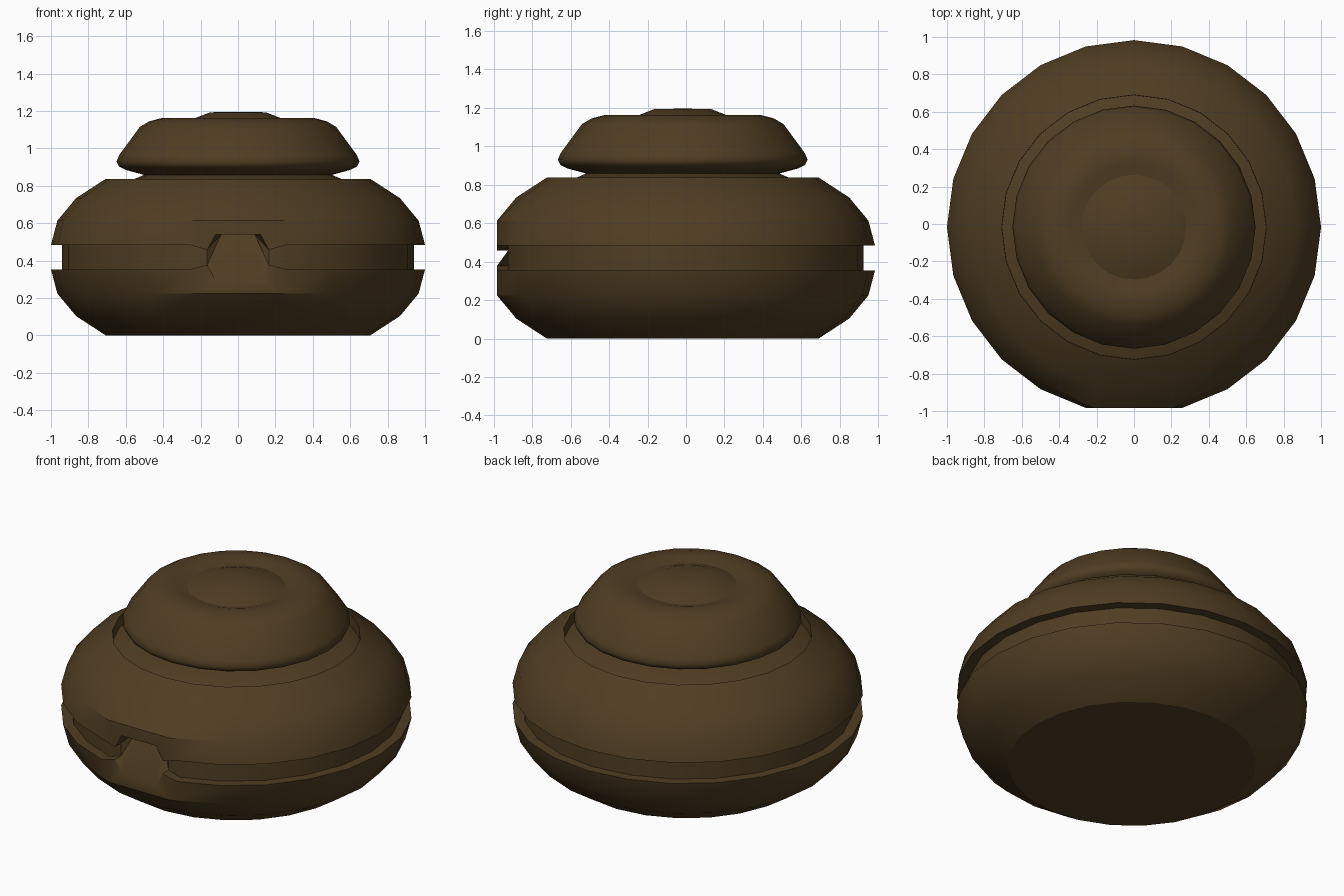
import bpy, bmesh, math

if "Cube" in bpy.data.objects:
    bpy.data.objects.remove(bpy.data.objects["Cube"])

SEG = 24
OFFSET_Y = -0.017

mat = bpy.data.materials.new("dark_brown")
mat.diffuse_color = (0.08, 0.047, 0.016, 1)
mat.use_nodes = True
mat.node_tree.nodes["Principled BSDF"].inputs["Base Color"].default_value = mat.diffuse_color


def lathe(profile):
    """Revolve (radius, z) points round z, capping both ends."""
    bm = bmesh.new()
    rings = []
    for r, z in profile:
        rings.append([bm.verts.new((r * math.sin(i * math.tau / SEG),
                                    -r * math.cos(i * math.tau / SEG), z))
                      for i in range(SEG)])
    for a, b in zip(rings, rings[1:]):
        for i in range(SEG):
            j = (i + 1) % SEG
            bm.faces.new((a[i], a[j], b[j], b[i]))
    bm.faces.new(rings[0][::-1])
    bm.faces.new(rings[-1])
    return bm, rings


def finish(bm, name, angle):
    bmesh.ops.recalc_face_normals(bm, faces=bm.faces[:])
    me = bpy.data.meshes.new(name)
    bm.to_mesh(me)
    bm.free()
    ob = bpy.data.objects.new(name, me)
    ob.location.y = OFFSET_Y
    me.materials.append(mat)
    bpy.context.collection.objects.link(ob)
    bpy.ops.object.select_all(action='DESELECT')
    ob.select_set(True)
    bpy.context.view_layer.objects.active = ob
    bpy.ops.object.shade_smooth_by_angle(angle=math.radians(angle))
    return ob


# Body: two squashed bowls with a groove between, and a sunken collar on top
H, GAP = 0.354, 0.13
arc = [(math.cos(math.radians(a)), 0.5 * math.sin(math.radians(a))) for a in (45, 30, 15, 0)]
profile = [(r, H - z) for r, z in arc] + [(0.94, H), (0.94, H + GAP)]
profile += [(r, H + GAP + z) for r, z in reversed(arc)]
profile += [(0.706, 0.77), (0.5, 0.86)]
bm, rings = lathe(profile)

# Flat front panel: open the front of the body and square up its corners
front = -math.cos(math.radians(15))
inner = 0.94 * front
low, high = rings[2][0].co.z, rings[7][0].co.z
gone = [f for f in bm.faces if f.calc_center_median().y < -0.8
        and abs(f.calc_center_median().x) < 0.2 and low < f.calc_center_median().z < high]
bmesh.ops.delete(bm, geom=gone, context='FACES')
for ring in (rings[2], rings[7]):
    for i, x in ((1, 0.215), (-1, -0.215)):
        ring[i].co.x, ring[i].co.y = x, front


def face(pts):
    bm.faces.new([bm.verts.new(p) for p in pts])


def mirrored(pts):
    return [(-x, y, z) for x, y, z in reversed(pts)]


# Socket frame and groove ends, upper and lower
ex, gx = math.sin(math.radians(15)), 0.94 * math.sin(math.radians(15))
top, bot = 0.54, 0.297
zb, zc = 0.458, 0.378
for outer_z, edge_z, side_z, hole_z in ((high, H + GAP, zb, top), (low, H, zc, bot)):
    half = [(0.215, front, outer_z), (ex, front, edge_z),
            (0.165, front, side_z), (0.12, front, hole_z)]
    face(half + mirrored(half)[0:4])
    ledge = [(ex, front, edge_z), (0.165, front, side_z),
             (0.165, inner, side_z), (gx, inner, edge_z)]
    face(ledge)
    face(mirrored(ledge))

# Socket pocket with a sloping ramp
A, B, B2 = (0.12, front, top), (0.165, front, zb), (0.165, inner, zb)
C2, C, D = (0.165, inner, zc), (0.165, front, zc), (0.12, front, bot)
E = (0.09, -0.85, top)
for pts in ([A, B, B2, E], [B2, C2, E], [C2, C, D, E],
            [(gx, inner, H), (gx, inner, H + GAP), B2, C2]):
    face(pts)
    face(mirrored(pts))
face([A, E] + mirrored([A, E]))
face([D, E] + mirrored([D, E]))

bmesh.ops.remove_doubles(bm, verts=bm.verts[:], dist=0.0005)
loose = [v for v in bm.verts if not v.link_faces]
bmesh.ops.delete(bm, geom=loose, context='VERTS')
finish(bm, "body", 30)

# Lid: rounded rim with a dished top
bm, _ = lathe([(0.5, 0.858), (0.6, 0.885), (0.636, 0.903), (0.65, 0.93), (0.635, 0.965),
               (0.525, 1.115), (0.475, 1.145), (0.405, 1.163), (0.34, 1.16), (0.28, 1.142)])
finish(bm, "lid", 55)

# Button: shallow dome in the lid's dish
bm, _ = lathe([(0.28, 1.142), (0.15, 1.193), (0.03, 1.196)])
finish(bm, "lid_button", 30)
